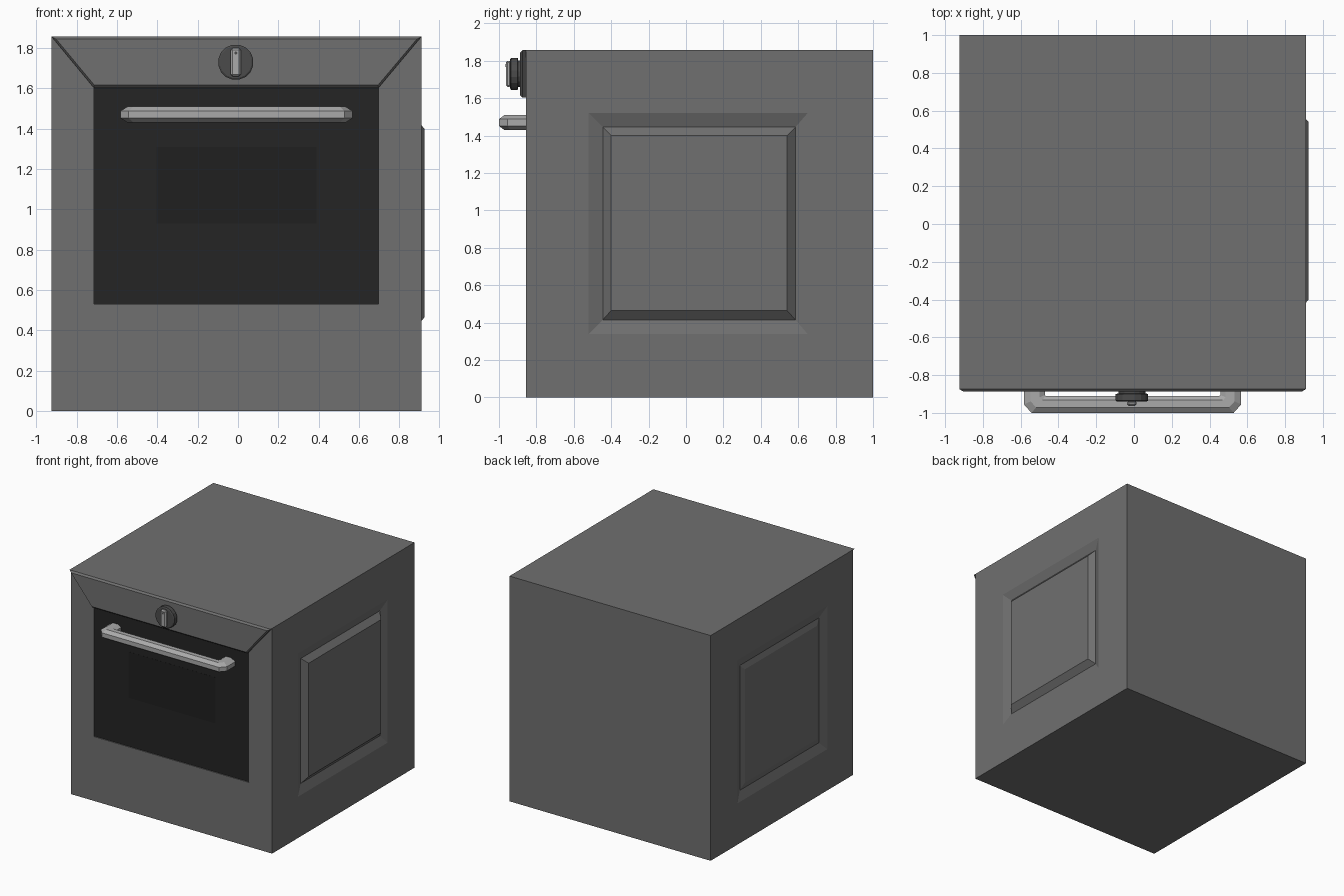
import bpy, bmesh, math

if "Cube" in bpy.data.objects:
    bpy.data.objects.remove(bpy.data.objects["Cube"])

CX = -0.0075            # centre line of the cabinet
FRONT, BACK, TOP = -0.855, 1.0, 1.857
LEFT, RIGHT = -0.925, 0.91


def material(name, v):
    m = bpy.data.materials.new(name)
    m.diffuse_color = (v, v, v, 1)
    m.use_nodes = True
    m.node_tree.nodes["Principled BSDF"].inputs["Base Color"].default_value = m.diffuse_color
    return m


GREY = material("grey_enamel", 0.16)
BLACK = material("black_glass", 0.018)
DARKER = material("window_glass", 0.014)
STEEL = material("steel", 0.4)
KNOB = material("dark_plastic", 0.07)


def finish(name, bm, mat):
    bmesh.ops.remove_doubles(bm, verts=bm.verts, dist=1e-5)
    bmesh.ops.recalc_face_normals(bm, faces=bm.faces)
    me = bpy.data.meshes.new(name)
    bm.to_mesh(me)
    bm.free()
    me.materials.append(mat)
    ob = bpy.data.objects.new(name, me)
    bpy.context.collection.objects.link(ob)
    return ob


def loft(bm, rings, cap_start=True, cap_end=True):
    """Bridge closed point loops, optionally capping the ends."""
    vs = [[bm.verts.new(p) for p in r] for r in rings]
    n = len(vs[0])
    for a, b in zip(vs, vs[1:]):
        for i in range(n):
            bm.faces.new((a[i], a[(i + 1) % n], b[(i + 1) % n], b[i]))
    if cap_start:
        bm.faces.new(vs[0])
    if cap_end:
        bm.faces.new(vs[-1])


def rect(u0, u1, v0, v1):
    return [(u0, v0), (u1, v0), (u1, v1), (u0, v1)]


def box(name, x0, x1, y0, y1, z0, z1, mat, bevel=0):
    bm = bmesh.new()
    loft(bm, [[(x, y, z) for x, z in rect(x0, x1, z0, z1)] for y in (y0, y1)])
    if bevel:
        bmesh.ops.recalc_face_normals(bm, faces=bm.faces)
        bmesh.ops.bevel(bm, geom=bm.edges[:], offset=bevel, segments=1,
                        affect='EDGES')
    return finish(name, bm, mat)


# Cabinet: side walls with pressed panels, front with a shallow door recess
bm = bmesh.new()
side = [rect(FRONT, BACK, 0, TOP), rect(-0.52, 0.65, 0.34, 1.52),
        rect(-0.445, 0.585, 0.415, 1.445), rect(-0.40, 0.54, 0.465, 1.40)]
for xs in ((RIGHT, RIGHT, 0.884, 0.925), (LEFT, LEFT, -0.9, -0.915)):
    loft(bm, [[(x, y, z) for y, z in r] for x, r in zip(xs, side)], False)
door = rect(-0.715, 0.697, 0.53, 1.605)
front = [rect(LEFT, RIGHT, 0, TOP), door, door]
loft(bm, [[(x, y, z) for x, z in r]
          for y, r in zip((FRONT, FRONT, FRONT + 0.012), front)], False)
for z in (0, TOP):
    bm.faces.new([bm.verts.new((x, y, z)) for x, y in rect(LEFT, RIGHT, FRONT, BACK)])
bm.faces.new([bm.verts.new((x, BACK, z)) for x, z in rect(LEFT, RIGHT, 0, TOP)])
finish("cabinet", bm, GREY)

# Door glass and inner window
box("door_glass", -0.715, 0.697, FRONT + 0.008, FRONT + 0.012, 0.53, 1.605, BLACK)
box("door_window", -0.405, 0.39, FRONT + 0.007, FRONT + 0.01, 0.93, 1.31, DARKER)

# Trapezoid control panel with chamfered front edge
def trapezoid(y, d):
    pts = [(LEFT + 1.8 * d, TOP - d), (RIGHT - 1.8 * d, TOP - d),
           (0.697 - 0.2 * d, 1.603 + d), (-0.715 + 0.2 * d, 1.603 + d)]
    return [(x, y, z) for x, z in pts]


bm = bmesh.new()
loft(bm, [trapezoid(FRONT, 0), trapezoid(-0.874, 0), trapezoid(-0.888, 0.013)])
finish("control_panel", bm, GREY)

# Knob: turned body, grip bar and marker dot
def turned(name, cx, cz, profile, n, mat):
    bm = bmesh.new()
    loft(bm, [[(cx + r * math.cos(2 * math.pi * (i + .5) / n), y,
                cz + r * math.sin(2 * math.pi * (i + .5) / n)) for i in range(n)]
              for r, y in profile])
    return finish(name, bm, mat)


turned("knob", -0.011, 1.73, [(0.072, -0.885), (0.072, -0.897), (0.088, -0.9),
                              (0.088, -0.935), (0.08, -0.94)], 16, KNOB)
box("knob_grip", -0.036, 0.014, -0.963, -0.935, 1.66, 1.80, STEEL, 0.009)
turned("knob_marker", -0.011, 1.775, [(0.008, -0.96), (0.008, -0.9645)], 8, KNOB)

# Door handle: chamfered section swept along a U-shaped path
half = [((0.575, -0.845), (0.465, -0.845)), ((0.575, -0.955), (0.465, -0.905)),
        ((0.535, -1.0), (0.46, -0.91))]          # (outer, inner) plan points
path = [((CX - ox, oy), (CX - ix, iy)) for (ox, oy), (ix, iy) in half]
path += [((CX + ox, oy), (CX + ix, iy)) for (ox, oy), (ix, iy) in half[::-1]]
section = [(0, -0.018), (0.32, -0.04), (0.75, -0.04), (1, -0.022),
           (1, 0.022), (0.75, 0.04), (0.32, 0.04), (0, 0.018)]
bm = bmesh.new()
loft(bm, [[(o[0] + (i[0] - o[0]) * t, o[1] + (i[1] - o[1]) * t, 1.47 + z)
           for t, z in section] for o, i in path])
finish("door_handle", bm, STEEL)
